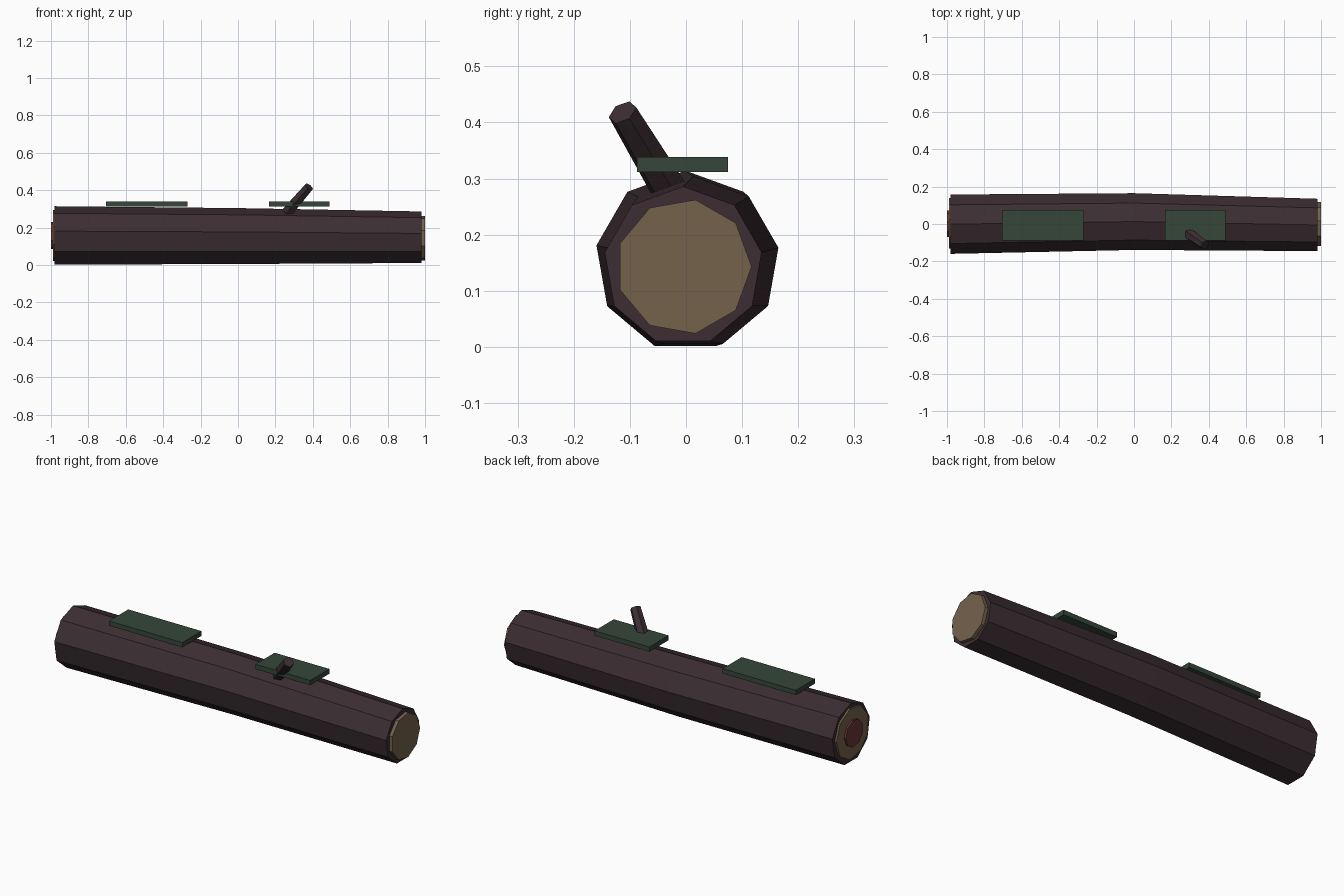
import bpy, bmesh, math
from mathutils import Vector

if "Cube" in bpy.data.objects:
    bpy.data.objects.remove(bpy.data.objects["Cube"])


def material(name, rgb):
    m = bpy.data.materials.new(name)
    m.diffuse_color = (*rgb, 1)
    m.use_nodes = True
    m.node_tree.nodes["Principled BSDF"].inputs["Base Color"].default_value = m.diffuse_color
    return m


BARK = material("bark", (0.045, 0.027, 0.033))
WOOD = material("cut_wood", (0.178, 0.122, 0.073))
HEART = material("heartwood", (0.145, 0.036, 0.034))
MOSS = material("moss", (0.036, 0.061, 0.042))


def finish(name, bm, mat):
    bmesh.ops.recalc_face_normals(bm, faces=bm.faces)
    me = bpy.data.meshes.new(name)
    bm.to_mesh(me)
    bm.free()
    me.materials.append(mat)
    ob = bpy.data.objects.new(name, me)
    bpy.context.collection.objects.link(ob)


def tube(name, stations, sides, start, mat, axis=(1, 0, 0)):
    """Closed tube through (centre, radius) stations, rings square to axis."""
    a = Vector(axis).normalized()
    u = (Vector((0, 1, 0)) - a * a.y).normalized()
    w = a.cross(u)
    bm = bmesh.new()
    rings = []
    for c, r in stations:
        angles = [start + math.tau * i / sides for i in range(sides)]
        rings.append([bm.verts.new(Vector(c) + r * (u * math.cos(t) + w * math.sin(t)))
                      for t in angles])
    for lo, hi in zip(rings, rings[1:]):
        for i in range(sides):
            j = (i + 1) % sides
            bm.faces.new((lo[i], lo[j], hi[j], hi[i]))
    bm.faces.new(rings[0])
    bm.faces.new(rings[-1])
    finish(name, bm, mat)


def slab(name, lo, hi, mat):
    bm = bmesh.new()
    bmesh.ops.create_cube(bm, size=1)
    for v in bm.verts:
        v.co = [(l + h) / 2 + c * (h - l) for l, h, c in zip(lo, hi, v.co)]
    finish(name, bm, mat)


# Slightly bent, tapering nine-sided trunk
tube("log_trunk", [((-0.98, -0.001, 0.153), 0.161),
                   ((0, 0.013, 0.150), 0.154),
                   ((0.982, -0.005, 0.144), 0.142)], 9, math.pi / 2, BARK)

# Sawn end discs and heartwood
tube("left_cut_face", [((-0.99, -0.001, 0.157), 0.139), ((-0.97, -0.001, 0.157), 0.139)], 9, 0, WOOD)
tube("right_cut_face", [((0.97, -0.004, 0.143), 0.121), ((1.0, -0.004, 0.143), 0.121)], 9, 0, WOOD)
tube("left_heartwood", [((-1.0, -0.001, 0.157), 0.073), ((-0.98, -0.001, 0.157), 0.073)], 9, 0, HEART)

# Broken branch stub
base, tip = Vector((0.265, -0.033, 0.285)), Vector((0.38, -0.113, 0.418))
tube("branch_stub", [(base, 0.033), (tip, 0.027)], 6, 0, BARK, tip - base)

# Moss patches
for i, (x0, x1) in enumerate([(-0.705, -0.27), (0.165, 0.49)]):
    slab(f"moss_patch_{i + 1}", (x0, -0.087, 0.312), (x1, 0.075, 0.338), MOSS)
